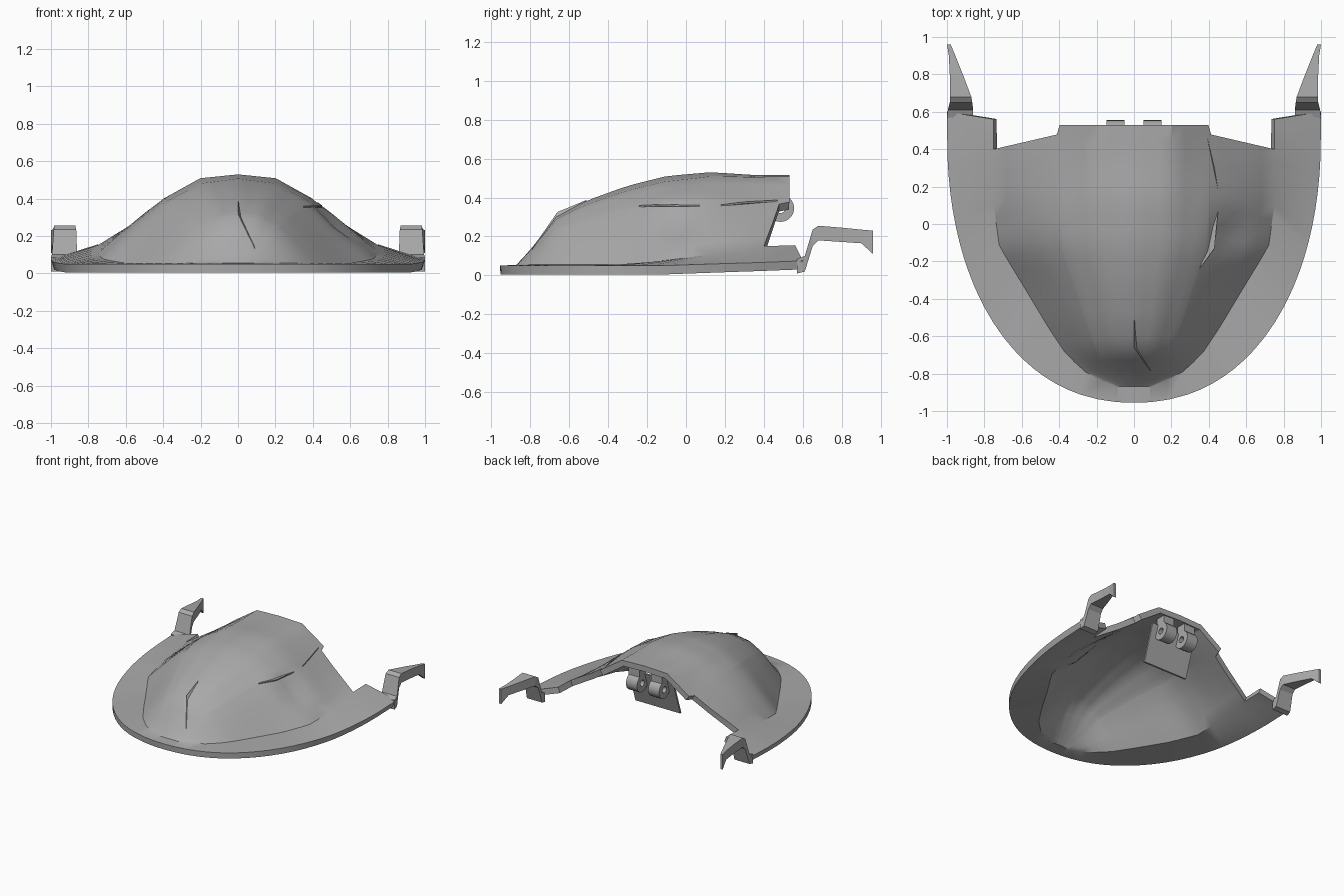
import bpy, bmesh
from math import sin, cos, tau, exp

cube = bpy.data.objects.get("Cube")
if cube:
    bpy.data.objects.remove(cube, do_unlink=True)

# One plain grey for the whole model
grey = bpy.data.materials.new("light grey")
grey.use_nodes = True
color = (0.4, 0.4, 0.4, 1)
grey.diffuse_color = color
grey.node_tree.nodes["Principled BSDF"].inputs["Base Color"].default_value = color


def finish(name, bm):
    mesh = bpy.data.meshes.new(name)
    bm.to_mesh(mesh)
    bm.free()
    mesh.materials.append(grey)
    obj = bpy.data.objects.new(name, mesh)
    bpy.context.collection.objects.link(obj)
    return obj


def smooth(obj):
    bpy.ops.object.select_all(action='DESELECT')
    obj.select_set(True)
    bpy.context.view_layer.objects.active = obj
    for mod in list(obj.modifiers):
        bpy.ops.object.modifier_apply(modifier=mod.name)
    bpy.ops.object.shade_smooth_by_angle(angle=0.55)


def loft(name, rings, closed=False):
    """Skin a row of equal cross-sections, capped unless it closes on itself."""
    bm = bmesh.new()
    loops = [[bm.verts.new(p) for p in ring] for ring in rings]
    pairs = list(zip(loops, loops[1:]))
    if closed:
        pairs.append((loops[-1], loops[0]))
    else:
        bm.faces.new(loops[0])
        bm.faces.new(loops[-1])
    for a, b in pairs:
        for i in range(len(a)):
            j = (i + 1) % len(a)
            bm.faces.new((a[i], a[j], b[j], b[i]))
    bmesh.ops.recalc_face_normals(bm, faces=bm.faces)
    return finish(name, bm)


def lerp_table(table, t):
    if t <= table[0][0]:
        return table[0][1]
    for (a, va), (b, vb) in zip(table, table[1:]):
        if t <= b:
            return va + (vb - va) * (t - a) / (b - a)
    return table[-1][1]


# Dome profiles: ridge height, base half width and base height along y
RIDGE = [(-.87, .055), (-.8, .13), (-.67, .3), (-.52, .38), (-.3, .46),
         (-.1, .51), (.13, .53), (.35, .515)]
WIDTH = [(-.87, .1), (-.8, .25), (-.7, .36), (-.55, .46), (-.3, .61),
         (-.12, .72), (.1, .75)]
BASE = [(-.3, .055), (0, .09), (.4, .15)]
# Cross-section falloff from the ridge to the base
MIDDLE = [(0, 1), (.27, .94), (.53, .72), (.67, .54), (.87, .22), (1, 0)]
REAR = [(0, 1), (.27, .98), (.53, .62), (.73, .34), (1, 0)]


def height(x, y):
    s = min(1, abs(x) / lerp_table(WIDTH, y))
    k = min(1, max(0, y / .45))
    shape = lerp_table(MIDDLE, s) * (1 - k) + lerp_table(REAR, s) * k
    base = lerp_table(BASE, y)
    z = base + (lerp_table(RIDGE, y) - base) * shape
    # Hollow on the left cheek
    return z - .05 * exp(-((x - .52) ** 2 + (y + .05) ** 2) / .008)


def rear_edge(s):
    return .53 if s < .54 else .48 - .08 * (s - .54) / .46


def rim_point(x, y, z):
    """Push a base point out to the rounded rim."""
    n, dy = 2.2, (y - .5) / 1.455
    k = (abs(x) ** n + abs(dy) ** n) ** (-1 / n)
    return x * k, .5 + (y - .5) * k, .05 if y < 0 else .05 + .04 * y


# Shell: dome grid plus the flange around its base
half = [.09, .18, .27, .36, .45, .53, .55, .64, .73, .82, .91, 1]
columns = [-s for s in reversed(half)] + [0] + half
rows = [(i / 20) ** 1.2 for i in range(21)]
bm = bmesh.new()
grid = []
for v in rows:
    line = []
    for s in columns:
        y = -.87 + v * (rear_edge(abs(s)) + .87)
        x = s * lerp_table(WIDTH, y)
        line.append(bm.verts.new((x, y, height(x, y))))
    grid.append(line)
for a, b in zip(grid, grid[1:]):
    for c in range(len(columns) - 1):
        bm.faces.new((a[c], a[c + 1], b[c + 1], b[c]))
inner = [line[0] for line in reversed(grid)] + grid[0][1:]
inner += [line[-1] for line in grid[1:]]
outer = [bm.verts.new(rim_point(*v.co)) for v in inner]


def rear_tab(side):
    return (bm.verts.new((side * .75, .56, .155)),
            bm.verts.new((side, .6, .075)))


left, right = rear_tab(1), rear_tab(-1)
inner = [right[0]] + inner + [left[0]]
outer = [right[1]] + outer + [left[1]]
for i in range(len(inner) - 1):
    bm.faces.new((outer[i], outer[i + 1], inner[i + 1], inner[i]))
shell = finish("shell", bm)
wall = shell.modifiers.new("wall", 'SOLIDIFY')
wall.thickness = .046
wall.offset = -1
smooth(shell)

# Rear hooks: y, bottom, top, inner x, outer x
HOOK = [(.57, .01, .085, .86, 1), (.61, .02, .1, .86, .995),
        (.65, .15, .235, .865, .985), (.68, .18, .255, .87, .985),
        (.8, .172, .245, .915, .985), (.9, .165, .235, .955, .99),
        (.96, .11, .23, .98, 1)]
for side, label in ((1, "left"), (-1, "right")):
    loft(label + "_hook", [[(side * a, y, lo), (side * b, y, lo),
                            (side * b, y, hi), (side * a, y, hi)]
                           for y, lo, hi, a, b in HOOK])


def block(name, x0, x1, section):
    return loft(name, [[(x, y, z) for y, z in section] for x in (x0, x1)])


# Hinge knuckles with pin holes, each hung from the shell
for side, label in ((1, "left"), (-1, "right")):
    x0, x1 = side * .05, side * .148
    rings = []
    for i in range(24):
        c, s = cos(tau * i / 24), sin(tau * i / 24)
        rings.append([(x, .485 + r * c, .345 + r * s)
                      for x, r in ((x0, .07), (x1, .07), (x1, .025), (x0, .025))])
    smooth(loft(label + "_hinge_knuckle", rings, closed=True))
    block(label + "_hinge_mount", x0, x1,
          [(.44, .4), (.52, .4), (.52, .48), (.44, .48)])

# Hinge leaf hanging inside the dome
block("hinge_leaf", -.2, .2, [(.44, .41), (.455, .41), (.36, .12), (.345, .12)])

# Thin raised slivers on the skin: x, y, lift
SLIVERS = {"front_sliver": [(0, -.51, .004), (0, -.66, .02), (.09, -.79, .006)],
           "cheek_sliver": [(.45, .07, .006), (.35, -.24, .006), (.43, -.13, .03)],
           "rear_sliver": [(.39, .47, .006), (.43, .3, .015), (.45, .18, .006)]}
for name, points in SLIVERS.items():
    top = [(x, y, height(x, y) + lift) for x, y, lift in points]
    loft(name, [top, [(x, y, z - .008) for x, y, z in top]])
